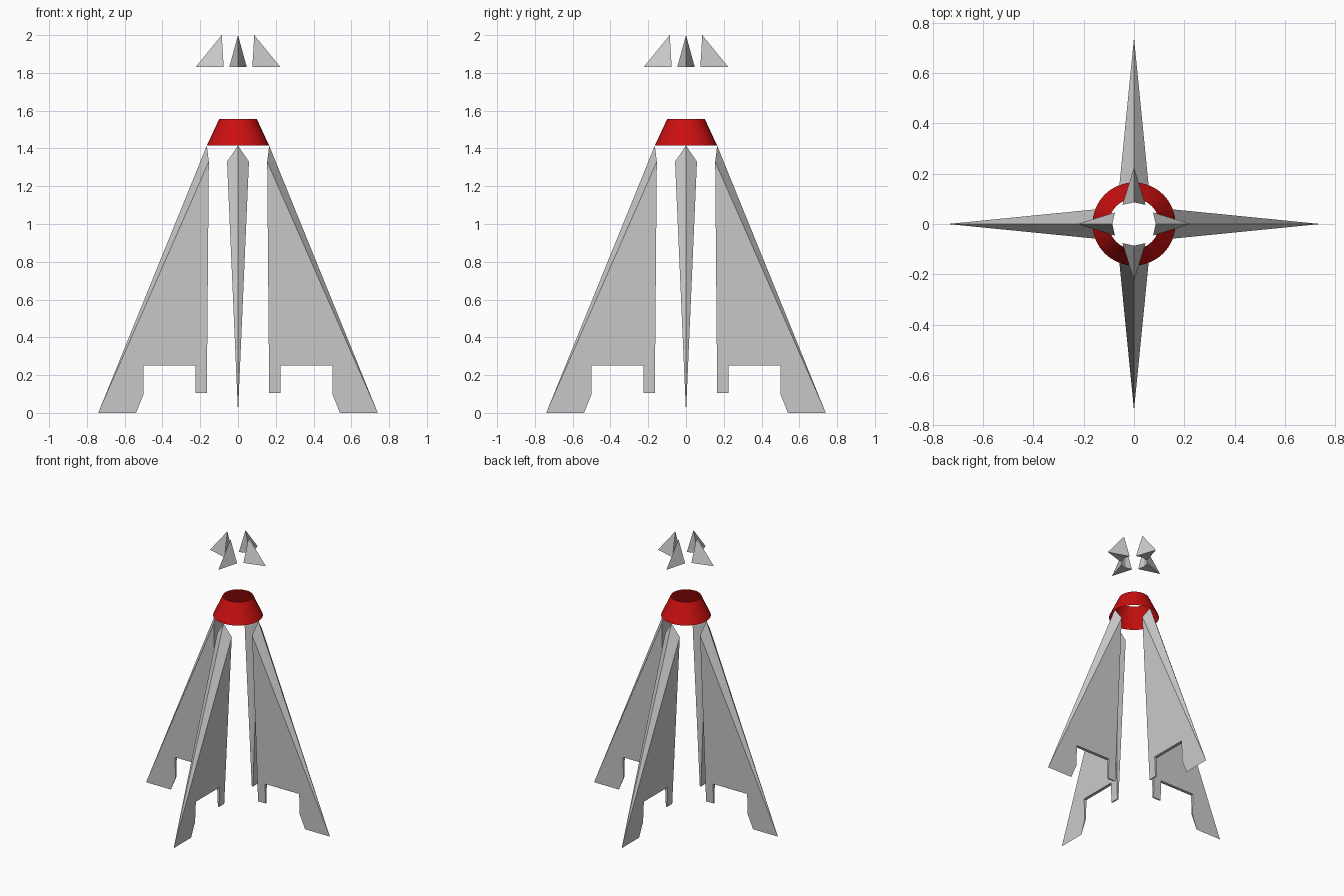
import bpy, bmesh
from math import sqrt, pi
from mathutils import Matrix, Vector

if "Cube" in bpy.data.objects:
    bpy.data.objects.remove(bpy.data.objects["Cube"])

R = 0.165            # radius of the missing body the fins hug
K = 0.058 / 1.33     # fin half-thickness per unit of height


def finish(name, bm, mat=None, recalc=True):
    bmesh.ops.remove_doubles(bm, verts=bm.verts, dist=1e-5)
    if recalc:
        bmesh.ops.recalc_face_normals(bm, faces=bm.faces)
    me = bpy.data.meshes.new(name)
    bm.to_mesh(me)
    bm.free()
    ob = bpy.data.objects.new(name, me)
    bpy.context.collection.objects.link(ob)
    if mat:
        me.materials.append(mat)
    return ob


def face(bm, pts):
    bm.faces.new([bm.verts.new(p) for p in pts])


# large fin: side outline (x, z), thickness grows with height
def fin_mesh():
    bm = bmesh.new()
    inner_top = (sqrt(R * R - 0.058 ** 2), 1.33)
    outline = [inner_top, (0.74, 0), (0.54, 0), (0.50, 0.10), (0.50, 0.25),
               (0.225, 0.25), (0.225, 0.105), (R, 0.105)]
    sides = [[Vector((x, s * K * z, z)) for x, z in outline] for s in (1, -1)]
    top, low = Vector((R, 0, 1.415)), Vector((R + 0.0005, 0, 0.105))
    for pts in sides:
        face(bm, pts)                          # flat side
        face(bm, [top, pts[0], pts[1]])        # slanted leading edge
        face(bm, [top, pts[0], pts[-1], low])  # inner side
    a, b = sides
    for i in range(2, len(outline) - 1):       # lower edges and notch
        if outline[i][1] == 0:
            face(bm, [a[i], a[i + 1], b[i + 1]])
        else:
            face(bm, [a[i], a[i + 1], b[i + 1], b[i]])
    face(bm, [a[-1], low, b[-1]])
    return bm


# small nose fin: three-sided spike with a folded inner side
def nose_fin_mesh():
    bm = bmesh.new()
    top, tip, mid = (0.086, 0, 2.0), (0.225, 0, 1.83), (0.087, 0, 1.835)
    l, r = (0.076, 0.046, 1.832), (0.076, -0.046, 1.832)
    for tri in ([top, tip, l], [top, tip, r], [top, mid, l], [top, mid, r],
                [mid, l, tip], [mid, r, tip]):
        face(bm, tri)
    return bm


# round panel on one side of each large fin
def panel_mesh():
    bm = bmesh.new()
    n = Vector((0, 1, -K)).normalized()
    m = Matrix.Translation(Vector((0.35, K * 0.39, 0.39)) + n * 0.001) \
        @ n.to_track_quat('Z', 'Y').to_matrix().to_4x4()
    bmesh.ops.create_circle(bm, cap_ends=True, segments=32, radius=0.12, matrix=m)
    return bm


# four copies around the axis
for i, side in enumerate(("right", "back", "left", "front")):
    turn = Matrix.Rotation(i * pi / 2, 4, 'Z')
    finish("large_fin_" + side, fin_mesh()).matrix_world = turn
    finish("nose_fin_" + side, nose_fin_mesh()).matrix_world = turn
    finish("round_panel_" + side, panel_mesh(), recalc=False).matrix_world = turn

# open red collar
red = bpy.data.materials.new("red")
red.diffuse_color = (0.6, 0.005, 0.005, 1)
red.use_nodes = True
red.node_tree.nodes["Principled BSDF"].inputs["Base Color"].default_value = red.diffuse_color
bm = bmesh.new()
bmesh.ops.create_cone(bm, cap_ends=False, segments=32, radius1=R, radius2=0.10,
                      depth=0.14, matrix=Matrix.Translation((0, 0, 1.485)))
finish("red_collar", bm, red)
